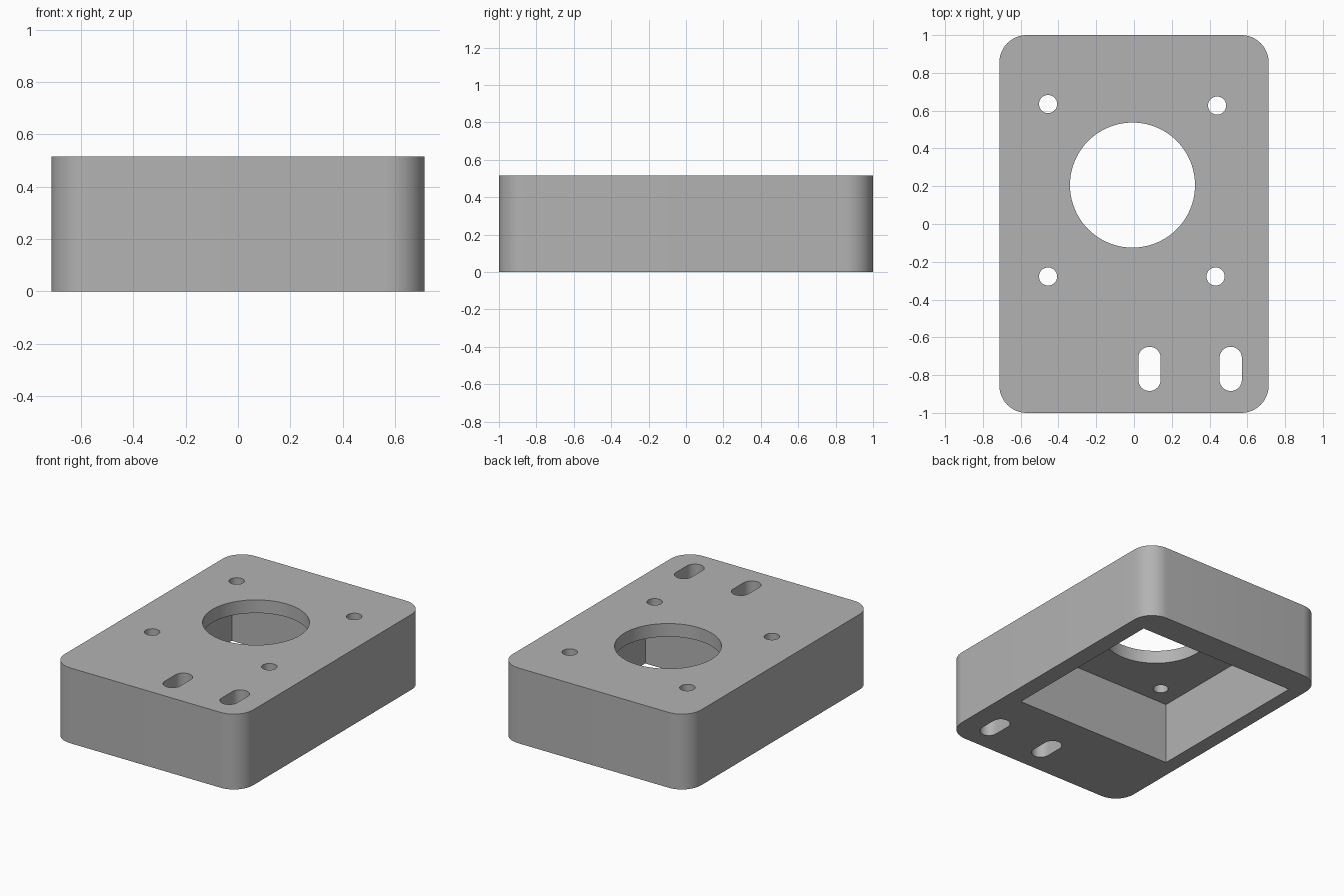
import bpy, bmesh
from math import cos, sin, pi, radians

if "Cube" in bpy.data.objects:
    bpy.data.objects.remove(bpy.data.objects["Cube"])

HEIGHT, PLATE = 0.515, 0.09

grey = bpy.data.materials.new("plain grey")
grey.use_nodes = True
colour = (0.45, 0.45, 0.45, 1)
grey.diffuse_color = colour
grey.node_tree.nodes["Principled BSDF"].inputs["Base Color"].default_value = colour


def rounded_outline(x, y, half_x, half_y, radius, steps):
    """Counter-clockwise outline of a rectangle with round corners."""
    points = []
    for quarter, (sx, sy) in enumerate([(1, 1), (-1, 1), (-1, -1), (1, -1)]):
        cx = x + sx * (half_x - radius)
        cy = y + sy * (half_y - radius)
        for i in range(steps + 1):
            a = (quarter + i / steps) * pi / 2
            points.append((cx + radius * cos(a), cy + radius * sin(a)))
    return points


def prism(name, outline, z0, z1):
    """Upright solid between two heights."""
    bm = bmesh.new()
    base = bm.faces.new([bm.verts.new((x, y, z0)) for x, y in outline])
    top = bmesh.ops.extrude_face_region(bm, geom=[base])["geom"]
    for v in top:
        if isinstance(v, bmesh.types.BMVert):
            v.co.z = z1
    bmesh.ops.remove_doubles(bm, verts=bm.verts, dist=1e-5)
    bmesh.ops.recalc_face_normals(bm, faces=bm.faces)
    mesh = bpy.data.meshes.new(name)
    bm.to_mesh(mesh)
    bm.free()
    mesh.materials.append(grey)
    obj = bpy.data.objects.new(name, mesh)
    bpy.context.collection.objects.link(obj)
    return obj


# Block with round vertical corners
housing = prism("housing", rounded_outline(0, 0, 0.713, 1, 0.145, 12), 0, HEIGHT)

# Square pocket open at the bottom
pocket = [(-0.61, -0.41), (0.595, -0.41), (0.595, 0.805), (-0.61, 0.805)]
cutters = [prism("pocket_cutter", pocket, -0.1, HEIGHT - PLATE)]


def through_cut(name, x, y, half_x, half_y, steps):
    outline = rounded_outline(x, y, half_x, half_y, half_x, steps)
    cutters.append(prism(name, outline, -0.2, HEIGHT + 0.1))


# Large opening, four screw holes and two slots
through_cut("opening_cutter", -0.008, 0.206, 0.331, 0.331, 20)
for x, y in [(-0.455, 0.635), (0.44, 0.627), (-0.455, -0.278), (0.432, -0.278)]:
    through_cut("screw_hole_cutter", x, y, 0.048, 0.048, 8)
for x in (0.082, 0.512):
    through_cut("slot_cutter", x, -0.767, 0.059, 0.117, 10)

for cutter in cutters:
    cutter.hide_render = True
    cut = housing.modifiers.new(cutter.name, "BOOLEAN")
    cut.operation = "DIFFERENCE"
    cut.solver = "EXACT"
    cut.object = cutter

# Apply the cuts and drop the cutters
bpy.context.view_layer.update()
graph = bpy.context.evaluated_depsgraph_get()
result = bpy.data.meshes.new_from_object(housing.evaluated_get(graph))
housing.modifiers.clear()
housing.data = result
for cutter in cutters:
    bpy.data.objects.remove(cutter)

# Smooth the round walls, keep the edges sharp
bpy.ops.object.select_all(action="DESELECT")
housing.select_set(True)
bpy.context.view_layer.objects.active = housing
bpy.ops.object.shade_smooth_by_angle(angle=radians(30))
